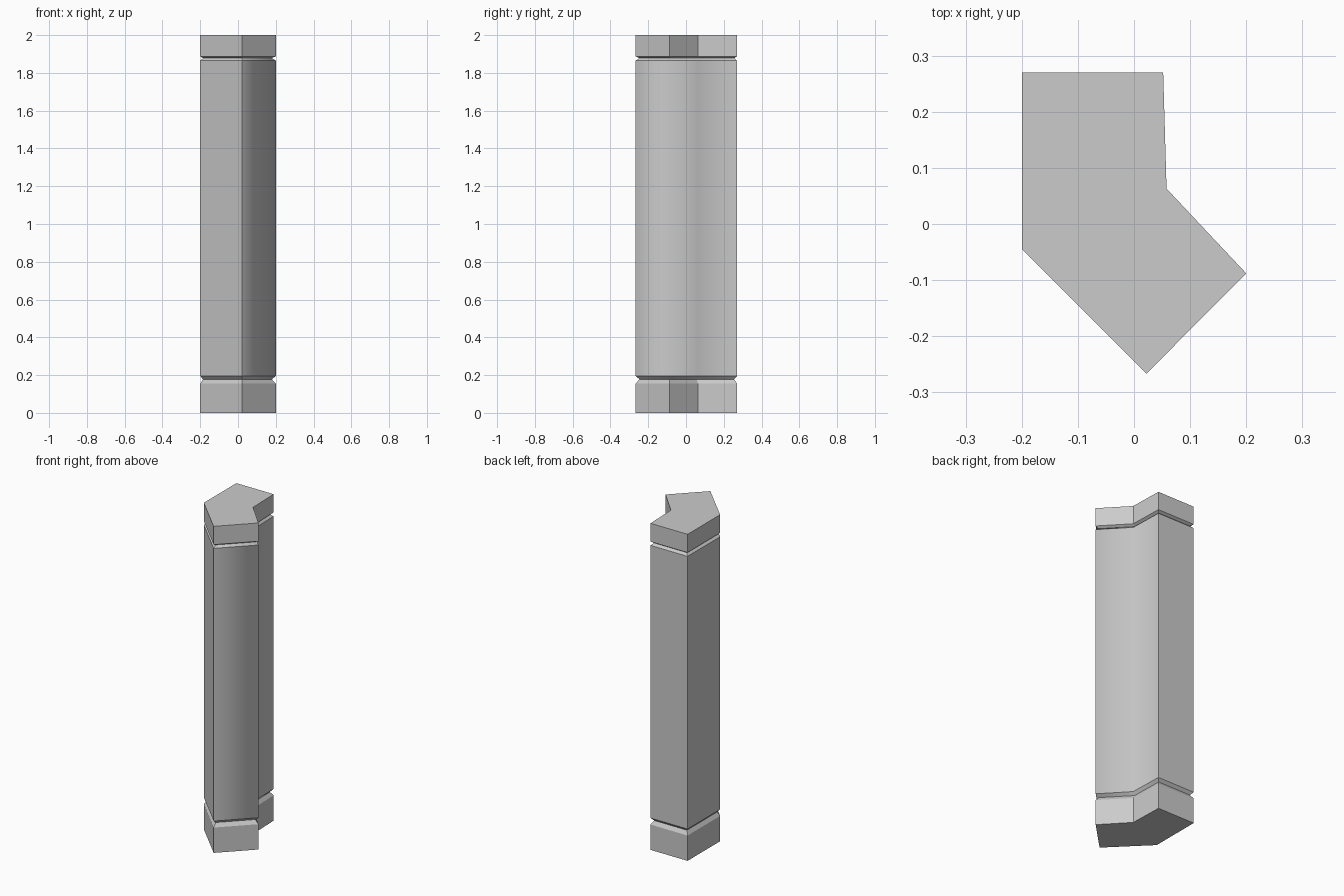
import bpy
import bmesh
from mathutils import Vector

cube = bpy.data.objects.get("Cube")
if cube:
    bpy.data.objects.remove(cube, do_unlink=True)

# Plain stone colour
stone = bpy.data.materials.new("grey stone")
stone.use_nodes = True
colour = (0.6, 0.6, 0.6, 1)
stone.diffuse_color = colour
stone.node_tree.nodes["Principled BSDF"].inputs["Base Color"].default_value = colour

# Bent corner plan, counter-clockwise from the back left corner
PLAN = [Vector(p) for p in [(-0.2, 0.27), (-0.2, -0.045), (0.022, -0.267),
                            (0.2, -0.088), (0.058, 0.063), (0.052, 0.27)]]
SOFT_CORNERS = (3, 4)    # corners shaded smoothly on the shaft
GROOVE = 0.015


def inset_plan(depth):
    """Move every side of the plan inward by the same depth."""
    result = []
    for i, p in enumerate(PLAN):
        a = (p - PLAN[i - 1]).normalized()
        b = (PLAN[(i + 1) % len(PLAN)] - p).normalized()
        na, nb = Vector((-a.y, a.x)), Vector((-b.y, b.x))
        result.append(p + (na + nb) * depth / (1 + na.dot(nb)))
    return result


def loft(name, levels, soft=()):
    """Stack plan outlines given as (height, inset) and cap both ends."""
    bm = bmesh.new()
    rings = [[bm.verts.new((p.x, p.y, z)) for p in inset_plan(d)]
             for z, d in levels]
    n = len(PLAN)
    for low, high in zip(rings, rings[1:]):
        for i in range(n):
            j = (i + 1) % n
            bm.faces.new((low[i], low[j], high[j], high[i])).smooth = True
    bm.faces.new(rings[0][::-1])
    bm.faces.new(rings[-1])
    # Keep all edges crisp except the softly shaded upright corners
    soft_edges = {bm.edges.get((low[i], high[i]))
                  for low, high in zip(rings, rings[1:]) for i in soft}
    for edge in bm.edges:
        edge.smooth = edge in soft_edges
    mesh = bpy.data.meshes.new(name)
    bm.to_mesh(mesh)
    bm.free()
    mesh.materials.append(stone)
    obj = bpy.data.objects.new(name, mesh)
    bpy.context.collection.objects.link(obj)


# Base block, tapering into the lower groove
loft("base_block", [(0, 0), (0.155, 0), (0.178, GROOVE)])
# Shaft with chamfered ends that form the grooves
loft("shaft", [(0.178, GROOVE), (0.195, 0), (1.865, 0), (1.878, GROOVE)],
     SOFT_CORNERS)
# Top block
loft("top_block", [(1.878, GROOVE), (1.888, 0), (2, 0)])
